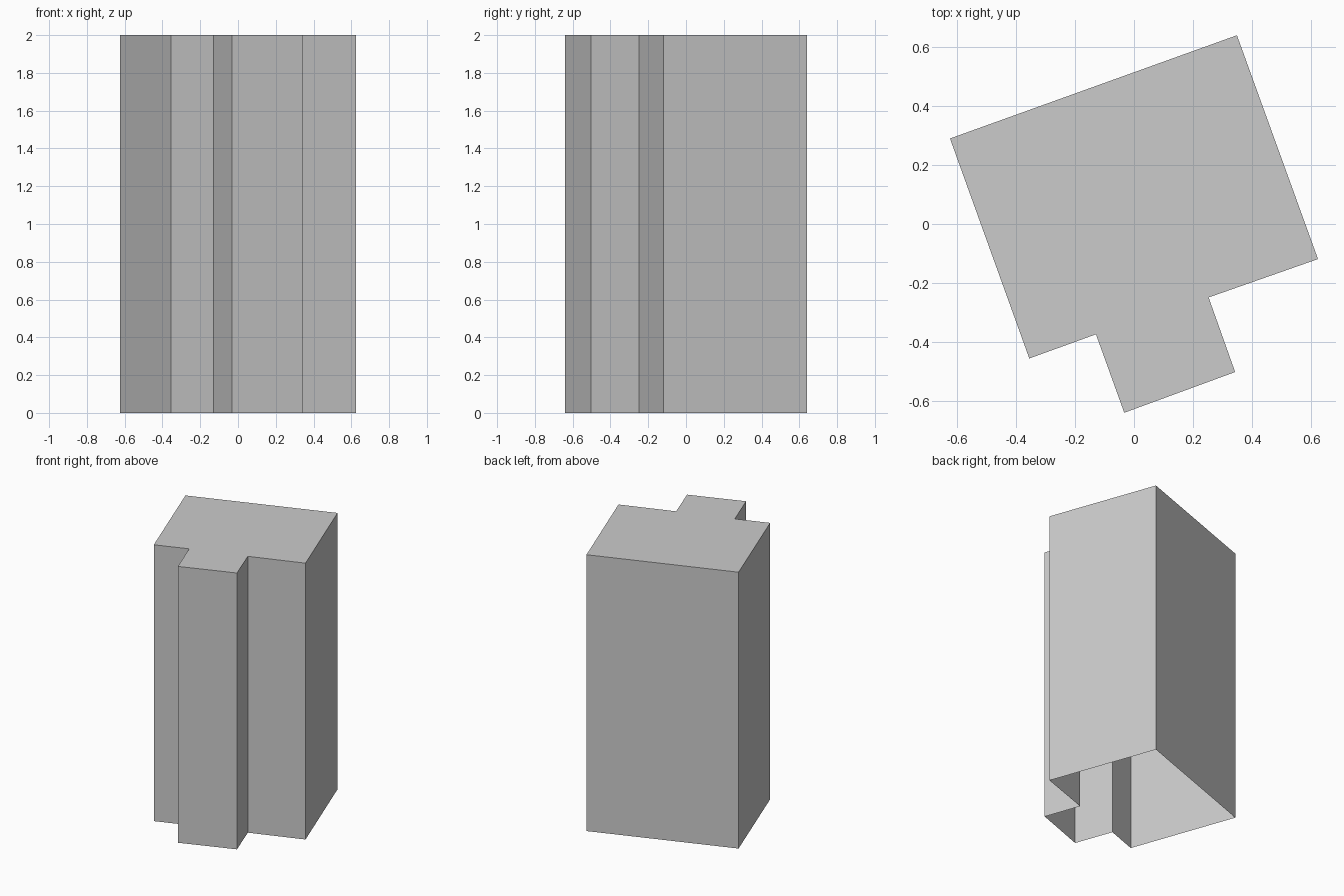
import bpy, bmesh

if "Cube" in bpy.data.objects:
    bpy.data.objects.remove(bpy.data.objects["Cube"])

HEIGHT = 2.0
# Footprint: turned block with a projecting bay, counter-clockwise from above
footprint = [(-0.624, 0.290), (-0.355, -0.456), (-0.129, -0.374), (-0.033, -0.640),
             (0.343, -0.502), (0.253, -0.249), (0.624, -0.119), (0.349, 0.640)]

# Walls and flat roof, open underneath
bm = bmesh.new()
low = [bm.verts.new((x, y, 0)) for x, y in footprint]
high = [bm.verts.new((x, y, HEIGHT)) for x, y in footprint]
n = len(footprint)
for i in range(n):
    j = (i + 1) % n
    bm.faces.new((low[i], low[j], high[j], high[i]))
bm.faces.new(high)

mesh = bpy.data.meshes.new("building_shell")
bm.to_mesh(mesh)
bm.free()
shell = bpy.data.objects.new("building_shell", mesh)
bpy.context.collection.objects.link(shell)
